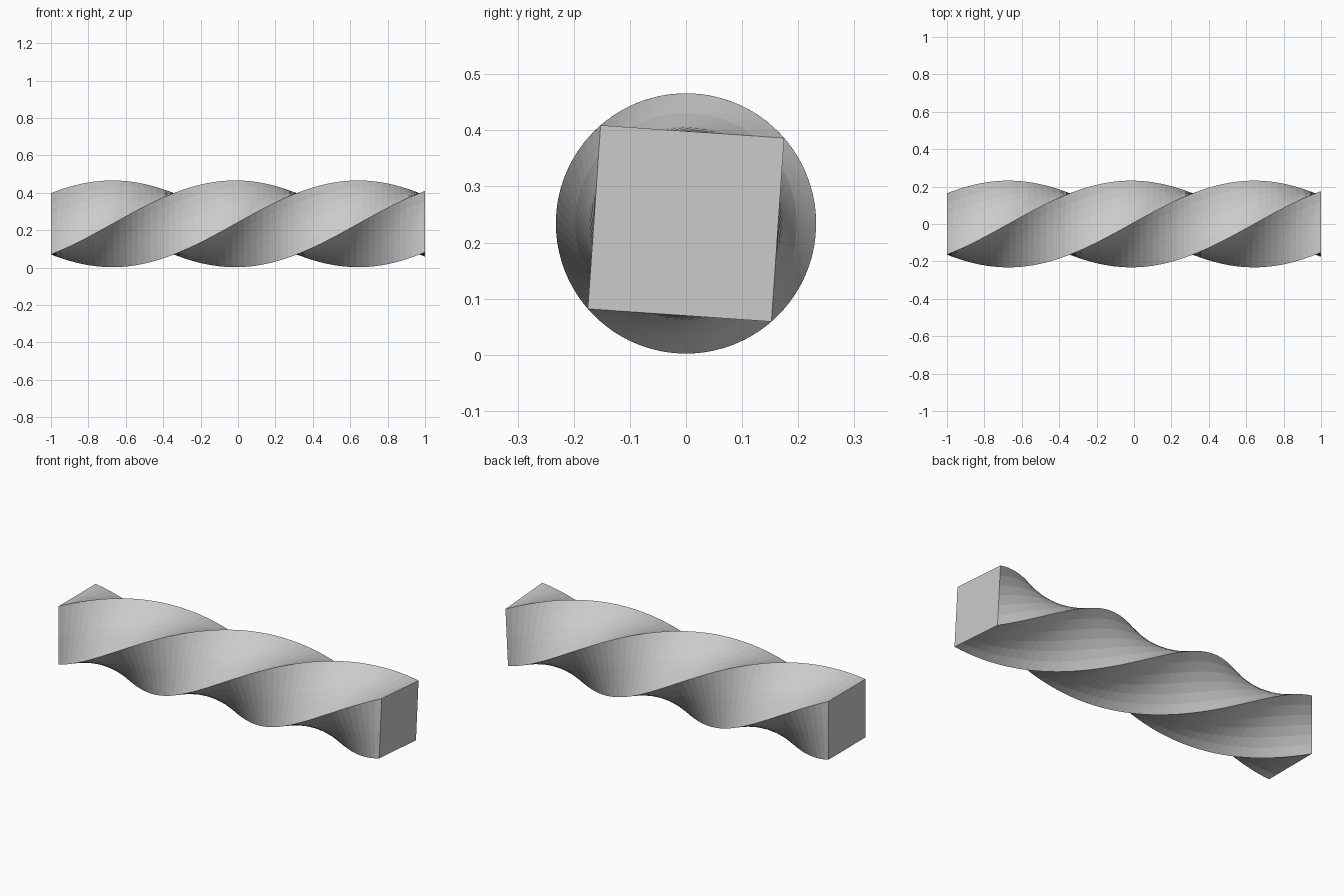
import bpy
import bmesh
from math import radians
from mathutils import Matrix, Vector

if "Cube" in bpy.data.objects:
    bpy.data.objects.remove(bpy.data.objects["Cube"])

LENGTH = 2.0
HALF = 0.164       # half side of the square section
CENTRE_Z = 0.234
TWIST = -274.0     # degrees from the left end to the right end
RINGS = 60
ACROSS = 6         # facets across each side

# Square section outline in the y-z plane, subdivided along its sides
corners = [Vector((0, y * HALF, z * HALF)) for y, z in ((-1, -1), (1, -1), (1, 1), (-1, 1))]
section = [corners[i].lerp(corners[(i + 1) % 4], k / ACROSS)
           for i in range(4) for k in range(ACROSS)]

# Sweep the section along x while rotating it
bm = bmesh.new()
rings = []
for i in range(RINGS + 1):
    t = i / RINGS
    turn = Matrix.Rotation(radians(TWIST * t), 3, 'X')
    offset = Vector((LENGTH * (t - 0.5), 0, CENTRE_Z))
    rings.append([bm.verts.new(turn @ p + offset) for p in section])

n = len(section)
for a, b in zip(rings, rings[1:]):
    for j in range(n):
        k = (j + 1) % n
        bm.faces.new((a[j], a[k], b[k], b[j]))

# Flat end caps
bm.faces.new(rings[0])
bm.faces.new(rings[-1])
bmesh.ops.recalc_face_normals(bm, faces=bm.faces)

mesh = bpy.data.meshes.new("twisted_bar")
bm.to_mesh(mesh)
bm.free()
bar = bpy.data.objects.new("twisted_bar", mesh)
bpy.context.collection.objects.link(bar)
